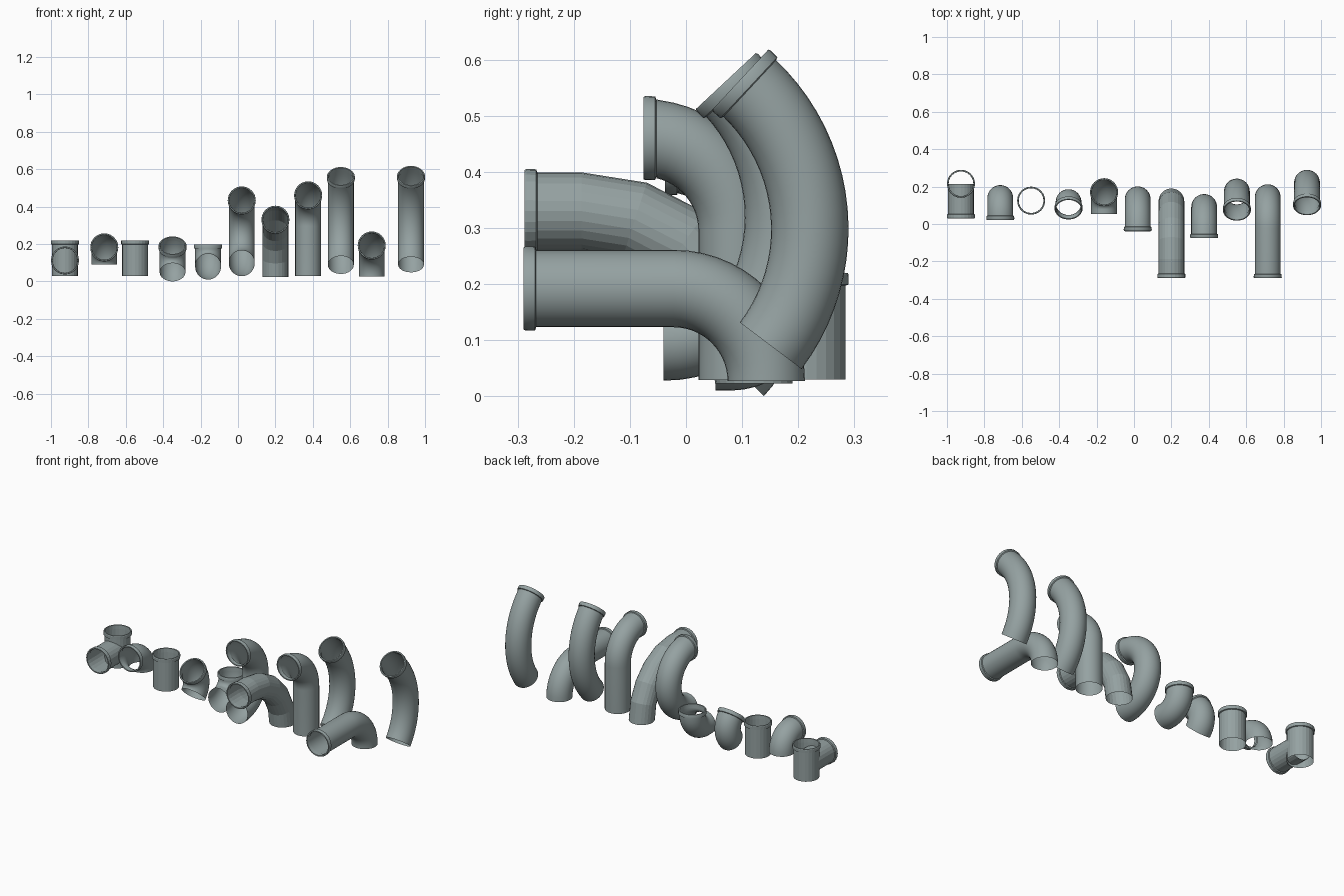
import bpy, bmesh, math
from mathutils import Vector

if "Cube" in bpy.data.objects:
    bpy.data.objects.remove(bpy.data.objects["Cube"])

R = 0.069          # pipe radius
LIP = 0.023        # socket collar length
# collar profile: distance from the mouth, radius
COLLAR = [(LIP, R), (LIP - 0.002, 0.0745), (0.004, 0.075), (0.0, 0.073), (0.0, 0.067), (LIP, 0.066)]

# dark grey plastic
grey = bpy.data.materials.new("dark_grey")
grey.diffuse_color = (0.30, 0.36, 0.36, 1)
grey.use_nodes = True
grey.node_tree.nodes["Principled BSDF"].inputs["Base Color"].default_value = grey.diffuse_color


def pipe(name, x, y, z, heading, steps, collar=True, sides=32, smooth=True):
    """Sweep a tube in the y-z plane. heading 0 = up, 90 = toward the front.
    steps: ('line', length) or ('arc', radius, degrees, segments)."""
    a = math.radians(heading)
    p = Vector((x, y, z))

    def tangent(ang):
        return Vector((0, -math.sin(ang), math.cos(ang)))

    rings = [(p.copy(), a, R)]
    for s in steps:
        if s[0] == 'line':
            p = p + tangent(a) * s[1]
            rings.append((p.copy(), a, R))
        else:
            _, rad, deg, n = s
            left = Vector((0, -math.cos(a), -math.sin(a)))
            c = p + left * rad
            for i in range(n):
                a += math.radians(deg) / n
                p = c - Vector((0, -math.cos(a), -math.sin(a))) * rad
                rings.append((p.copy(), a, R))
    if collar:
        end, t = rings[-1][0], tangent(a)
        # drop path rings covered by the collar, then add its profile
        while len(rings) > 1 and (rings[-1][0] - end).length < LIP + 0.001:
            rings.pop()
        rings += [(end - t * d, a, r) for d, r in COLLAR]

    bm = bmesh.new()
    loops = []
    for c, ang, r in rings:
        u, v = Vector((1, 0, 0)), Vector((0, math.cos(ang), math.sin(ang)))
        loops.append([bm.verts.new(c + (u * math.cos(k) + v * math.sin(k)) * r)
                      for k in (2 * math.pi * i / sides for i in range(sides))])
    for l0, l1 in zip(loops, loops[1:]):
        for i in range(sides):
            j = (i + 1) % sides
            bm.faces.new((l0[i], l0[j], l1[j], l1[i]))
    me = bpy.data.meshes.new(name)
    bm.to_mesh(me)
    bm.free()
    me.materials.append(grey)
    ob = bpy.data.objects.new(name, me)
    bpy.context.collection.objects.link(ob)
    if smooth:
        bpy.ops.object.select_all(action='DESELECT')
        ob.select_set(True)
        bpy.context.view_layer.objects.active = ob
        bpy.ops.object.shade_smooth_by_angle(angle=math.radians(30))
    return ob


tight = ('arc', 0.092, 90, 10)
medium = ('arc', 0.165, 90, 14)

# tee: upright run with a branch to the front
pipe("tee_run", -0.925, 0.215, 0.03, 0, [('line', 0.19)], sides=24, smooth=False)
pipe("tee_branch", -0.925, 0.215, 0.112, 90, [('line', 0.185)], sides=24, smooth=False)

# short elbows and straight coupling
pipe("elbow_down", -0.715, 0.139, 0.09, 0, [tight, ('line', 0.025)])
pipe("straight_coupling", -0.55, 0.125, 0.03, 0, [('line', 0.19)], sides=24, smooth=False)
pipe("elbow_tilted", -0.35, 0.09, 0.049, -45, [('arc', 0.092, 87, 10), ('line', 0.022)])
pipe("elbow_up", -0.16, 0.053, 0.079, -90, [('line', 0.025), tight, ('line', 0.027)])

# return bend, both mouths to the front
pipe("return_bend", 0.02, -0.04, 0.097, -90,
     [('line', 0.004), ('arc', 0.168, 180, 28), ('line', 0.001)])

# long coarse sweep
pipe("long_sweep", 0.2, 0.121, 0.023, 0,
     [('arc', 0.307, 90, 5), ('line', 0.102)], sides=24, smooth=False)

# tall and forward-reaching elbows
pipe("tall_elbow", 0.375, 0.091, 0.029, 0, [('line', 0.266), medium, ('line', 0.002)])
pipe("wide_bend_inner", 0.55, 0.08, 0.088, -44, [('arc', 0.334, 87, 20), ('line', 0.019)])
pipe("forward_elbow", 0.715, 0.143, 0.027, 0, [medium, ('line', 0.268)])
pipe("wide_bend_outer", 0.925, 0.151, 0.09, -37, [('arc', 0.346, 84, 20), ('line', 0.019)])
